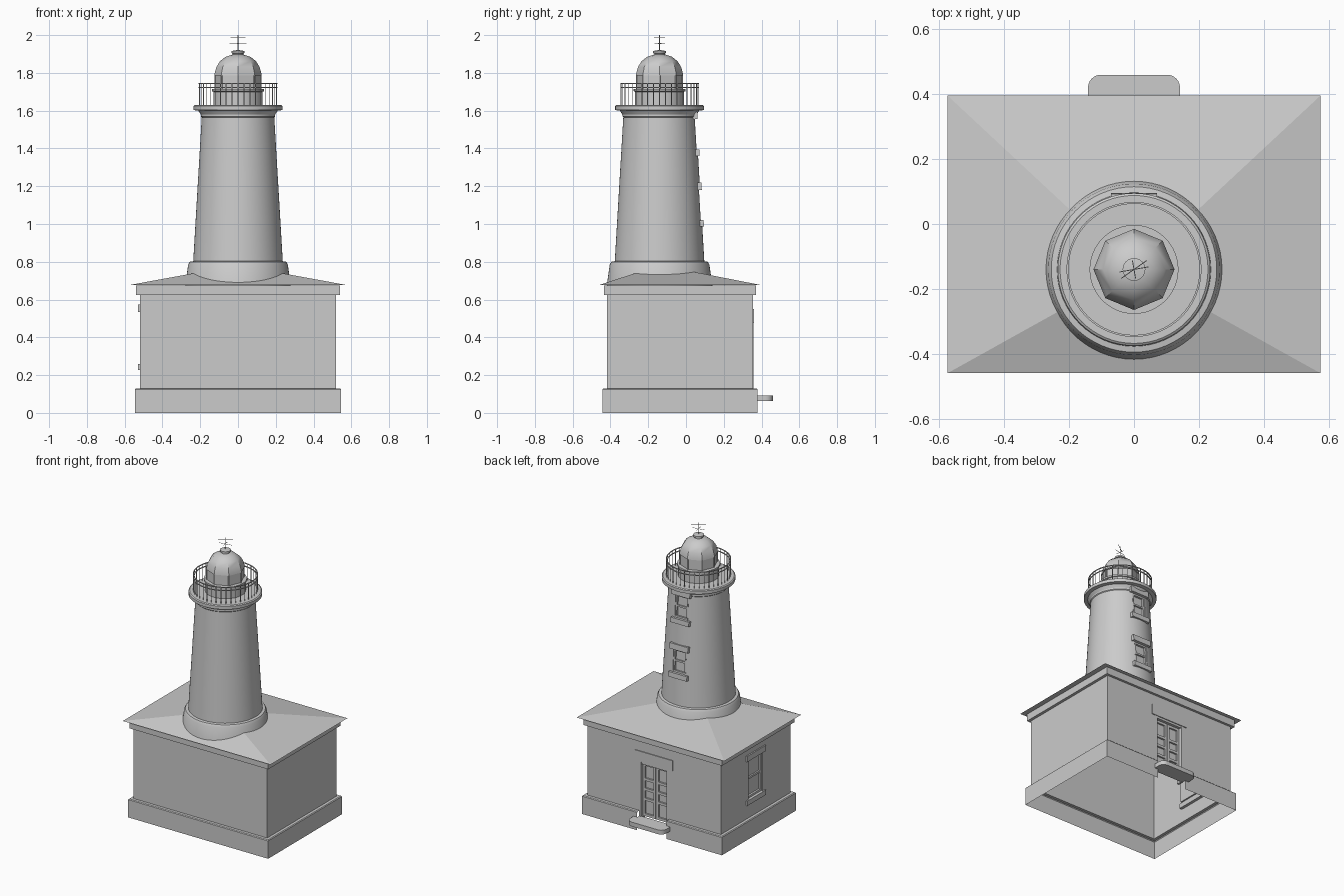
import bpy, bmesh, math
from mathutils import Vector, Matrix

if "Cube" in bpy.data.objects:
    bpy.data.objects.remove(bpy.data.objects["Cube"])

TY = -0.14   # tower axis in y
BY = -0.032  # house centre in y


def finish(name, bm, smooth=None, mat=None):
    if mat:
        bm.transform(mat)
    me = bpy.data.meshes.new(name)
    bm.to_mesh(me)
    bm.free()
    ob = bpy.data.objects.new(name, me)
    bpy.context.collection.objects.link(ob)
    if smooth:
        bpy.ops.object.select_all(action='DESELECT')
        ob.select_set(True)
        bpy.context.view_layer.objects.active = ob
        bpy.ops.object.shade_smooth_by_angle(angle=math.radians(smooth))
    return ob


def add_box(bm, x0, x1, y0, y1, z0, z1):
    m = Matrix.Translation(((x0 + x1) / 2, (y0 + y1) / 2, (z0 + z1) / 2)) \
        @ Matrix.Diagonal((x1 - x0, y1 - y0, z1 - z0, 1))
    bmesh.ops.create_cube(bm, size=1, matrix=m)


def boxes(name, items, mat=None):
    bm = bmesh.new()
    for b in items:
        add_box(bm, *b)
    return finish(name, bm, mat=mat)


def add_rod(bm, a, b, r, n=6):
    a, b = Vector(a), Vector(b)
    d = b - a
    m = Matrix.Translation((a + b) / 2) @ d.to_track_quat('Z', 'Y').to_matrix().to_4x4()
    bmesh.ops.create_cone(bm, cap_ends=True, segments=n, radius1=r, radius2=r,
                          depth=d.length, matrix=m)


def loft(bm, rings, closed=False):
    """Join equal-length rings of points with quads."""
    vs = [[bm.verts.new(p) for p in ring] for ring in rings]
    pairs = list(zip(vs, vs[1:])) + ([(vs[-1], vs[0])] if closed else [])
    for a, b in pairs:
        for i in range(len(a)):
            j = (i + 1) % len(a)
            bm.faces.new((a[i], a[j], b[j], b[i]))
    return vs


def lathe(name, profile, n, closed=False, smooth=30):
    bm = bmesh.new()
    rings = [[(r * math.cos(2 * math.pi * i / n), TY + r * math.sin(2 * math.pi * i / n), z)
              for i in range(n)] for r, z in profile]
    vs = loft(bm, rings, closed)
    if not closed:
        bm.faces.new(vs[0][::-1])
        bm.faces.new(vs[-1])
    bmesh.ops.recalc_face_normals(bm, faces=bm.faces)
    return finish(name, bm, smooth)


def opening(bm, normal, axis, lo, hi, z0, z1):
    """Cut a rectangular hole in the sheet faces that look along normal."""
    for co, no in ((lo, axis), (hi, axis), (z0, 2), (z1, 2)):
        nv = Vector((0, 0, 0))
        nv[no] = 1
        fs = [f for f in bm.faces if f.normal.dot(normal) > 0.9]
        geom = fs + list({e for f in fs for e in f.edges}) + list({v for f in fs for v in f.verts})
        bmesh.ops.bisect_plane(bm, geom=geom, plane_co=nv * co, plane_no=nv)
    bm.normal_update()
    kill = [f for f in bm.faces if f.normal.dot(normal) > 0.9
            and lo < f.calc_center_median()[axis] < hi and z0 < f.calc_center_median().z < z1]
    bmesh.ops.delete(bm, geom=kill, context='FACES')


# House shell: plinth, ledge and walls, open underneath
def rect(hx, hy, z):
    return [(-hx, BY - hy, z), (hx, BY - hy, z), (hx, BY + hy, z), (-hx, BY + hy, z)]


bm = bmesh.new()
loft(bm, [rect(.545, .411, 0), rect(.545, .411, .125), rect(.54, .406, .13),
          rect(.52, .386, .13), rect(.52, .386, .625)])
bm.normal_update()
opening(bm, Vector((0, 1, 0)), 0, -.115, .115, -.01, .477)
opening(bm, Vector((-1, 0, 0)), 1, BY - .08, BY + .08, .26, .535)
# ledge gap in front of the door
for x in (-.115, .115):
    fs = [f for f in bm.faces if f.normal.z > .6 and f.calc_center_median().y > .3]
    g = fs + list({e for f in fs for e in f.edges}) + list({v for f in fs for v in f.verts})
    bmesh.ops.bisect_plane(bm, geom=g, plane_co=(x, 0, 0), plane_no=(1, 0, 0))
kill = [f for f in bm.faces if f.calc_center_median().y > .33 and f.calc_center_median().z < .15
        and abs(f.calc_center_median().x) < .1]
bmesh.ops.delete(bm, geom=kill, context='FACES')
finish("house_walls", bm)

# Cornice and hipped roof peaking on the tower axis
bm = bmesh.new()
loft(bm, [rect(.52, .386, .625), rect(.54, .403, .625), rect(.54, .403, .675)])
finish("cornice", bm)
bm = bmesh.new()
eave = [bm.verts.new(p) for p in rect(.575, .428, .677)]
apex = bm.verts.new((0, TY, .782))
bm.faces.new(eave[::-1])
for i in range(4):
    bm.faces.new((eave[i], eave[(i + 1) % 4], apex))
finish("roof", bm)

# Tapered tower with flared foot and collar
tower = lathe("tower", [(.28, .67), (.264, .785), (.255, .80), (.237, .803), (.192, 1.565),
                        (.197, 1.57), (.197, 1.58), (.21, 1.60), (.21, 1.61)], 64)


def tower_frame(z):
    r = .237 - (z - .803) * .059
    return Matrix.Translation((0, TY + r, z)) @ Matrix.Rotation(math.atan(.059), 4, 'X')


def window(name, w, h, mat, depth=.03, out=.009, bar=.012):
    """Sash window facing local +y, opening w x h centred on the origin."""
    a, b, d = w / 2, h / 2, depth
    lip = bar * 1.8
    boxes(name + "_sash", [
        (-a, a, -d, -d + .006, -b, b),
        (-a, -a + bar, -d, -d * .35, -b, b), (a - bar, a, -d, -d * .35, -b, b),
        (-a, a, -d, -d * .35, b - bar, b), (-a, a, -d, -d * .35, -b, -b + bar),
        (-a, a, -d, -d * .45, -bar / 2, bar / 2)], mat)
    boxes(name + "_lintel", [(-a - lip, a + lip, -.02, out, b, b + .04)], mat)
    boxes(name + "_sill", [(-a - lip, a + lip, -.02, out, -b - .034, -b)], mat)
    # reveals
    boxes(name + "_reveal", [(s * a - .002, s * a + .002, -d, -.006 if w < .12 else 0, -b, b)
                             for s in (-1, 1)], mat)


for label, z in (("lower_tower_window", 1.10), ("upper_tower_window", 1.475)):
    m = tower_frame(z)
    cut = boxes("cutter", [(-.05, .05, -.03, .05, -.08, .08)], m)
    mod = tower.modifiers.new("cut", 'BOOLEAN')
    mod.operation, mod.solver, mod.object = 'DIFFERENCE', 'EXACT', cut
    bpy.context.view_layer.objects.active = tower
    bpy.ops.object.modifier_apply(modifier=mod.name)
    bpy.data.objects.remove(cut)
    window(label, .10, .16, m)
window("side_window", .16, .275,
       Matrix.Translation((-.52, BY, .3975)) @ Matrix.Rotation(math.pi / 2, 4, 'Z'), bar=.014)

# Double panelled door with frame and lintel
wy = BY + .386
items = [(-.1, .1, wy - .04, wy - .032, .09, .465), (-.115, .115, wy - .04, wy, .462, .477)]
for s in (-1, 1):
    def side(x0, x1, *rest):
        return (min(s * x0, s * x1), max(s * x0, s * x1), *rest)
    items.append(side(.1, .116, wy - .04, wy + .003, .06, .477))
    for x in (.002, .085):
        items.append(side(x, x + .016, wy - .035, wy - .02, .09, .465))
    for z in (.09, .2, .27, .34, .445):
        items.append(side(.002, .1, wy - .035, wy - .02, z, z + .018))
boxes("double_door", items)
boxes("door_lintel", [(-.145, .145, wy - .02, wy + .006, .477, .551)])

# Rounded doorstep
bm = bmesh.new()
pts = [(-.115, .35), (.115, .35), (.115, .379), (.142, .379)]
for cx, a0 in ((.102, 0), (-.102, 90)):
    for k in range(7):
        t = math.radians(a0 + k * 15)
        pts.append((cx + .04 * math.cos(t), .42 + .04 * math.sin(t)))
pts += [(-.142, .379), (-.115, .379)]
f = bm.faces.new([bm.verts.new((x, y, .062)) for x, y in pts])
ext = bmesh.ops.extrude_face_region(bm, geom=[f])
bmesh.ops.translate(bm, vec=(0, 0, .03), verts=[v for v in ext['geom'] if isinstance(v, bmesh.types.BMVert)])
bmesh.ops.recalc_face_normals(bm, faces=bm.faces)
finish("doorstep", bm, 30)

# Gallery deck, lantern drum, octagonal lantern and dome
lathe("gallery_deck", [(.208, 1.6), (.235, 1.603), (.235, 1.625), (.228, 1.63)], 64)
lathe("lantern_drum", [(.130, 1.628), (.130, 1.7), (.137, 1.703), (.137, 1.715)], 48)
lathe("lantern_dome", [(.12, 1.712), (.12, 1.785), (.125, 1.787), (.123, 1.8), (.114, 1.832),
                       (.095, 1.862), (.066, 1.885), (.03, 1.897)], 8)
bm = bmesh.new()
for i in range(8):
    t = i * math.pi / 4
    x, y = .121 * math.cos(t), TY + .121 * math.sin(t)
    add_rod(bm, (x, y, 1.712), (x, y, 1.79), .004)
finish("glazing_bars", bm)
lathe("dome_cap", [(.028, 1.89), (.028, 1.903), (.035, 1.905), (.035, 1.916), (.01, 1.92)], 24)

# Gallery railing
bm = bmesh.new()
for i in range(40):
    t = 2 * math.pi * i / 40
    x, y = .205 * math.cos(t), TY + .205 * math.sin(t)
    add_rod(bm, (x, y, 1.626), (x, y, 1.745), .0022)
finish("balusters", bm)
for name, z in (("top_rail", 1.742), ("mid_rail", 1.72)):
    lathe(name, [(.202, z), (.208, z), (.208, z + .005), (.202, z + .005)], 64, closed=True)

# Finial rod with compass bars and vane
bm = bmesh.new()
add_rod(bm, (0, TY, 1.915), (0, TY, 2.0), .002)
for z, ang, half in ((1.955, 10, .045), (1.957, 100, .028), (1.988, 35, .048)):
    dx, dy = half * math.cos(math.radians(ang)), half * math.sin(math.radians(ang))
    add_rod(bm, (-dx, TY - dy, z), (dx, TY + dy, z), .0015)
finish("weather_vane", bm)
